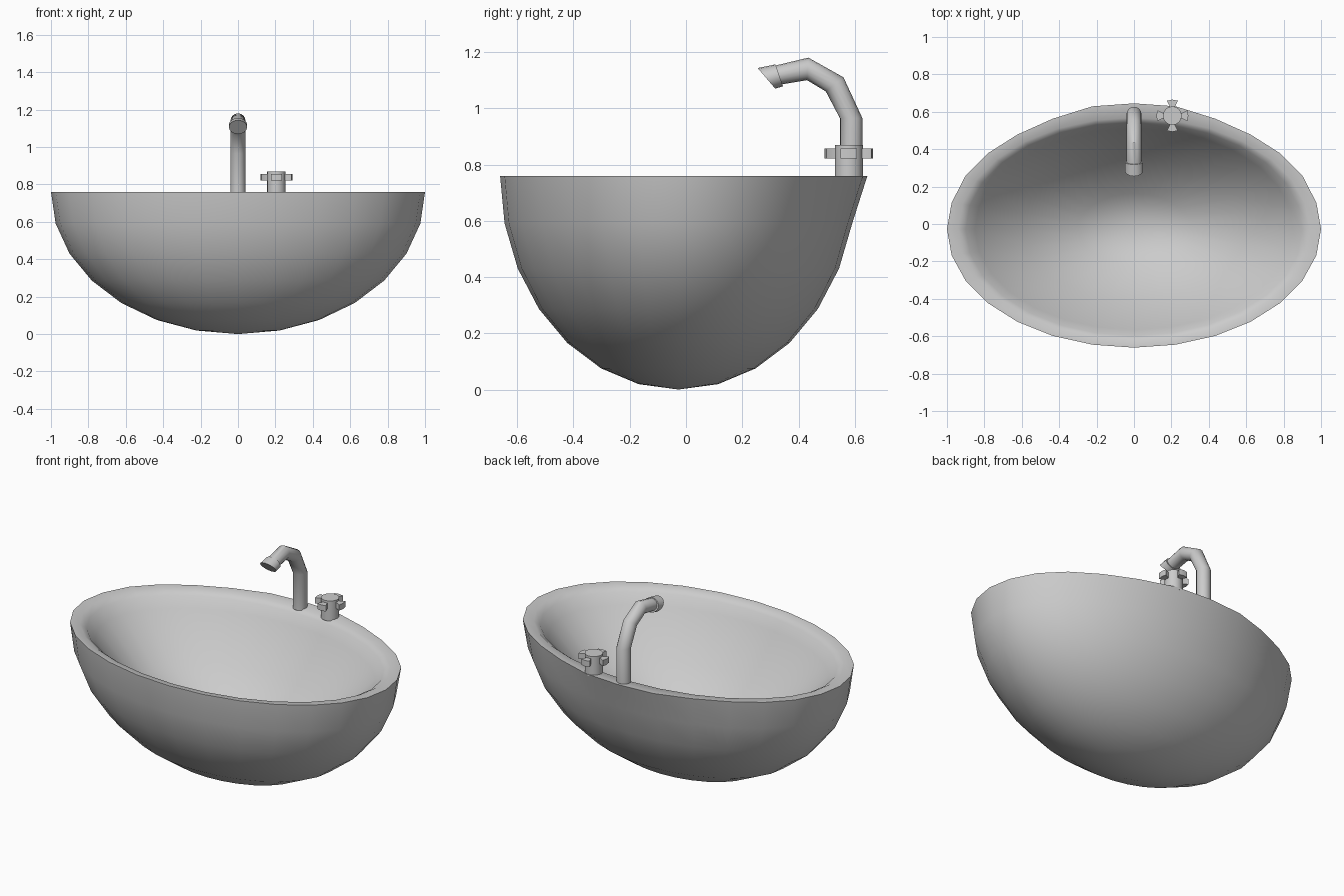
import bpy, bmesh, math
from mathutils import Vector

if "Cube" in bpy.data.objects:
    bpy.data.objects.remove(bpy.data.objects["Cube"])

grey = bpy.data.materials.new("plain grey")
grey.diffuse_color = (0.6, 0.6, 0.6, 1)
grey.use_nodes = True
grey.node_tree.nodes["Principled BSDF"].inputs["Base Color"].default_value = grey.diffuse_color


def make(name, bm, angle=None):
    bmesh.ops.recalc_face_normals(bm, faces=bm.faces)
    me = bpy.data.meshes.new(name)
    bm.to_mesh(me)
    bm.free()
    ob = bpy.data.objects.new(name, me)
    bpy.context.collection.objects.link(ob)
    me.materials.append(grey)
    if angle:
        bpy.ops.object.select_all(action='DESELECT')
        ob.select_set(True)
        bpy.context.view_layer.objects.active = ob
        bpy.ops.object.shade_smooth_by_angle(angle=math.radians(angle))
    return ob


def bridge(bm, a, b):
    n = len(a)
    for i in range(n):
        bm.faces.new((a[i], a[(i + 1) % n], b[(i + 1) % n], b[i]))


def fan(bm, ring, tip):
    for i in range(len(ring)):
        bm.faces.new((ring[i], ring[(i + 1) % len(ring)], tip))


# Basin: half ellipsoid outside, shallower rounded cone inside
N, CY, TOP = 28, -0.027, 0.76
bm = bmesh.new()


def shell(profile, bottom, deck=0.0):
    rings = []
    for k, (s, z) in enumerate(profile):
        ring = []
        for i in range(N):
            t = 2 * math.pi * i / N
            y = CY + 0.634 * s * math.sin(t)
            if k == 0:  # back of the rim bulges out to carry the tap
                q = math.sin(t)
                y += deck * (1 if q > 0.95 else 0.5 if q > 0.85 else 0.25 if q > 0.3 else 0)
            ring.append(bm.verts.new((s * math.cos(t), y, z)))
        rings.append(ring)
    for a, b in zip(rings, rings[1:]):
        bridge(bm, a, b)
    fan(bm, rings[-1], bm.verts.new((0, CY, bottom)))
    return rings[0]


arc = [k * math.pi / 14 for k in range(7)]
outer = shell([(math.cos(a), TOP * (1 - math.sin(a))) for a in arc], 0.0, 0.038)
inner = shell([(0.94, 0.757), (0.90, 0.735), (0.85, 0.675), (0.6, 0.43), (0.3, 0.25)], 0.15)
bridge(bm, outer, inner)
for f in bm.faces:
    f.smooth = True
for i in range(N):
    bm.edges.get((outer[i], outer[(i + 1) % N])).smooth = False
make("basin", bm)


# Tube through mitred rings, each given by its outer and inner (y, z) points
def tube(name, pairs, r, sides=16):
    bm = bmesh.new()
    rings = []
    for o, i in pairs:
        o, i = Vector((0, *o)), Vector((0, *i))
        c, h = (o + i) / 2, (o - i) / 2
        rings.append([bm.verts.new(c + h * math.cos(t) + Vector((r * math.sin(t), 0, 0)))
                      for t in (2 * math.pi * k / sides for k in range(sides))])
    for a, b in zip(rings, rings[1:]):
        bridge(bm, a, b)
    bm.faces.new(rings[0])
    bm.faces.new(rings[-1])
    make(name, bm, 40)


tube("tap_pipe", [((0.627, 0.75), (0.547, 0.75)), ((0.627, 0.965), (0.547, 0.965)),
                  ((0.56, 1.11), (0.497, 1.06)), ((0.435, 1.18), (0.43, 1.10)),
                  ((0.31, 1.15), (0.33, 1.083))], 0.04)
tube("tap_nozzle", [((0.318, 1.156), (0.345, 1.078)), ((0.255, 1.143), (0.317, 1.07))], 0.049)

# Handle stem
HX, HY = 0.205, 0.579
bm = bmesh.new()
bmesh.ops.create_cone(bm, cap_ends=True, segments=16, radius1=0.05, radius2=0.05, depth=0.12)
bmesh.ops.translate(bm, verts=bm.verts, vec=(HX, HY, 0.81))
make("handle_stem", bm, 40)

# Four flared handle arms with slightly rounded ends
bm = bmesh.new()
prof = [(0.03, -0.014), (0.05, -0.014), (0.08, -0.029), (0.086, 0),
        (0.08, 0.029), (0.05, 0.014), (0.03, 0.014)]
for q in range(4):
    c, s = math.cos(q * math.pi / 2), math.sin(q * math.pi / 2)
    lo, hi = [[bm.verts.new((HX + c * u - s * v, HY + s * u + c * v, z)) for u, v in prof]
              for z in (0.822, 0.857)]
    bridge(bm, lo, hi)
    bm.faces.new(lo)
    bm.faces.new(hi)
make("handle_arms", bm, 30)
